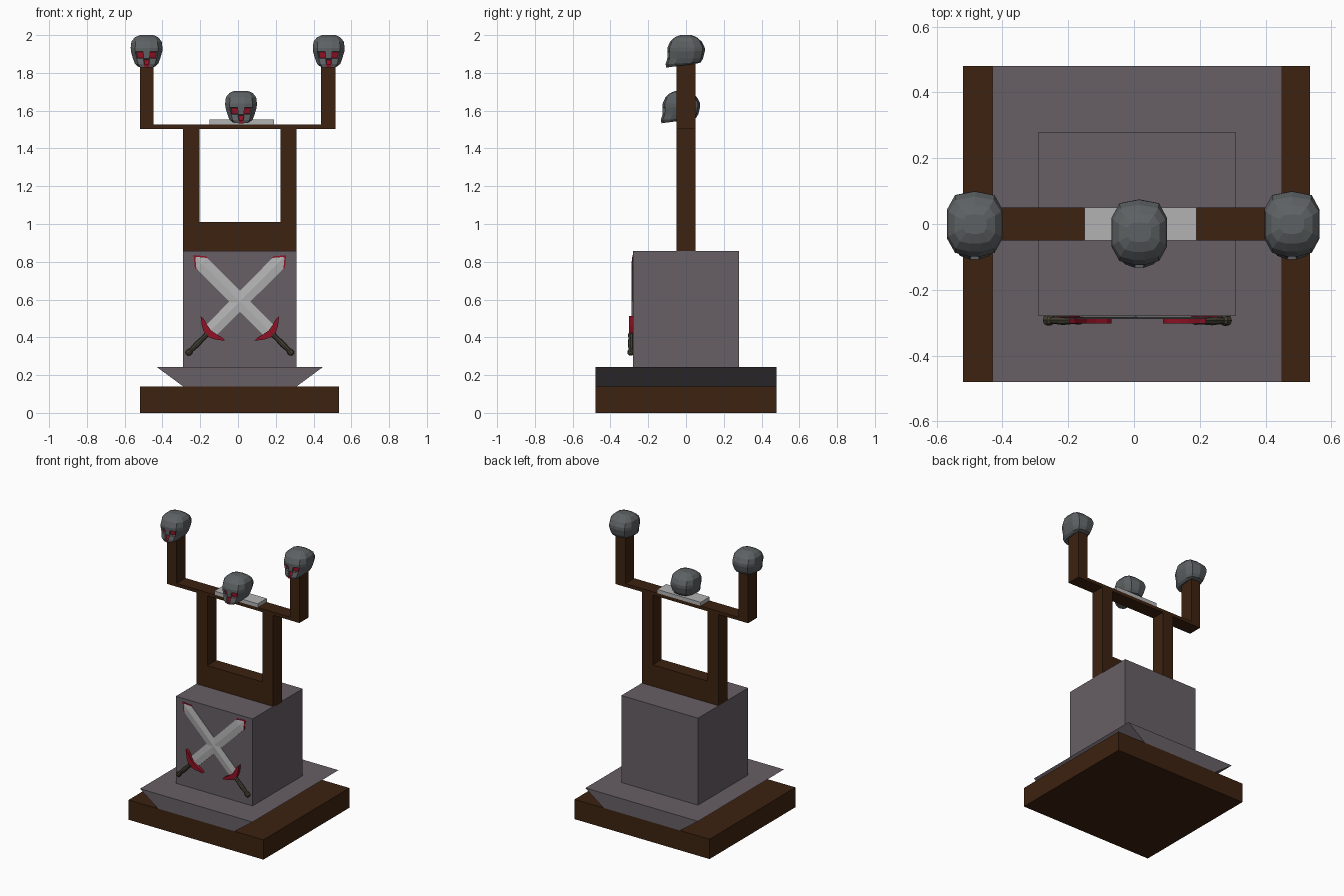
import bpy, bmesh
from math import radians, sin, cos, pi
from mathutils import Matrix

if "Cube" in bpy.data.objects:
    bpy.data.objects.remove(bpy.data.objects["Cube"])

CX = 0.01  # middle line of the pedestal and frame


def material(name, rgb):
    m = bpy.data.materials.new(name)
    m.diffuse_color = (*rgb, 1)
    m.use_nodes = True
    m.node_tree.nodes["Principled BSDF"].inputs["Base Color"].default_value = m.diffuse_color
    return m


WOOD = material("dark_wood", (0.046, 0.016, 0.005))
STONE = material("stone", (0.135, 0.115, 0.13))
BONE = material("dark_bone", (0.11, 0.12, 0.125))
RED = material("red", (0.28, 0.006, 0.018))
STEEL = material("steel", (0.45, 0.45, 0.45))
GRIP = material("grip", (0.06, 0.055, 0.035))


def finish(name, bm, mats, matrix=None):
    bmesh.ops.recalc_face_normals(bm, faces=bm.faces)
    if matrix:
        bm.transform(matrix)
    me = bpy.data.meshes.new(name)
    bm.to_mesh(me)
    bm.free()
    for m in mats:
        me.materials.append(m)
    ob = bpy.data.objects.new(name, me)
    bpy.context.collection.objects.link(ob)
    return ob


def prism(name, outline, y0, y1, mat, matrix=None):
    """Extrude an xz outline along y."""
    bm = bmesh.new()
    f = bm.faces.new([bm.verts.new((x, y0, z)) for x, z in outline])
    r = bmesh.ops.extrude_face_region(bm, geom=[f])
    for v in r["geom"]:
        if isinstance(v, bmesh.types.BMVert):
            v.co.y = y1
    return finish(name, bm, [mat], matrix)


def box(name, x0, x1, y0, y1, z0, z1, mat):
    return prism(name, [(x0, z0), (x1, z0), (x1, z1), (x0, z1)], y0, y1, mat)


def loft(bm, rings):
    """Skin closed rings of points and cap both ends; returns rows of side faces."""
    vs = [[bm.verts.new(p) for p in r] for r in rings]
    n = len(vs[0])
    rows = [[bm.faces.new((a[i], a[(i + 1) % n], b[(i + 1) % n], b[i]))
             for i in range(n)] for a, b in zip(vs, vs[1:])]
    bm.faces.new(vs[0])
    bm.faces.new(vs[-1])
    return rows


# Plinth
box("base", -0.52, 0.535, -0.48, 0.48, 0, 0.14, WOOD)
prism("flared_step", [(-0.29, 0.14), (0.31, 0.14), (0.45, 0.243), (-0.43, 0.243)],
      -0.48, 0.48, STONE)
box("pedestal", -0.29, 0.31, -0.28, 0.28, 0.243, 0.858, STONE)

# Wooden frame with raised arms
D = 0.05
box("frame_sill", -0.29, 0.31, -D, D, 0.85, 1.01, WOOD)
box("frame_post_left", -0.29, -0.205, -D, D, 1.01, 1.503, WOOD)
box("frame_post_right", 0.225, 0.31, -D, D, 1.01, 1.503, WOOD)
prism("crossbeam_arms",
      [(-0.52, 1.503), (0.515, 1.503), (0.515, 1.855), (0.44, 1.855), (0.44, 1.526),
       (-0.447, 1.526), (-0.447, 1.855), (-0.52, 1.855)], -D, D, WOOD)
box("skull_shelf", -0.15, 0.19, -D, D, 1.526, 1.552, STEEL)


# Skulls
SECTION = [(0, -1), (0.22, -1), (0.72, -0.88), (1, -0.45), (1, 0.45), (0.72, 0.88), (0, 1)]
SECTION += [(-x, t) for x, t in SECTION[-2:0:-1]]
SKULL_RINGS = [  # z front, z back, half width, y front, y back
    (0.000, 0.022, 0.046, -0.105, 0.060),
    (0.018, 0.028, 0.062, -0.108, 0.078),
    (0.048, 0.048, 0.072, -0.099, 0.090),
    (0.084, 0.088, 0.083, -0.099, 0.100),
    (0.104, 0.108, 0.084, -0.099, 0.099),
    (0.138, 0.138, 0.080, -0.084, 0.083),
    (0.160, 0.160, 0.062, -0.060, 0.058),
    (0.172, 0.172, 0.036, -0.030, 0.030),
]


def skull(name, x, y, z):
    bm = bmesh.new()
    rings = []
    for zf, zb, w, yf, yb in SKULL_RINGS:
        rings.append([(px * w, (yf + yb) / 2 + t * (yb - yf) / 2,
                       (zf + zb) / 2 + t * (zb - zf) / 2) for px, t in SECTION])
    rows = loft(bm, rings)
    last = len(SECTION) - 1
    for f in (rows[0][0], rows[0][last]):       # mouth
        f.material_index = 1
    for group in ([rows[2][1]], [rows[2][last - 1]], [rows[1][0], rows[1][last]]):
        bmesh.ops.recalc_face_normals(bm, faces=bm.faces)
        bmesh.ops.inset_region(bm, faces=group, thickness=0.004, depth=-0.012)
        for f in group:                         # eye sockets and nose
            f.material_index = 1
    finish(name, bm, [BONE, RED], Matrix.Translation((x, y, z)))


skull("skull_left", -0.484, 0, 1.828)
skull("skull_right", 0.48, 0, 1.828)
skull("skull_middle", 0.016, -0.025, 1.533)


# Crossed swords, each built upright and then tilted 45 degrees
def sword(side, sx, lift):
    m = (Matrix.Translation((CX + sx * 0.163, -0.28 - lift, 0.427))
         @ Matrix.Rotation(radians(-45 * sx), 4, "Y"))
    # blade with raised centre ridge
    bm = bmesh.new()
    loft(bm, [[(-w, 0, u), (-w, -0.003, u), (0, -d, u), (w, -0.003, u), (w, 0, u)]
              for u, w, d in ((0, 0.038, 0.008), (0.515, 0.041, 0.008), (0.56, 0.004, 0.004))])
    finish(f"sword_blade_{side}", bm, [STEEL], m)
    prism(f"sword_red_tip_{side}",
          [(-0.043, 0.505), (0.043, 0.505), (0.043, 0.525), (0, 0.577), (-0.043, 0.525)],
          0, -0.0025, RED, m)
    # crescent guard
    guard = [(-0.092, 0.028), (-0.05, -0.004), (-0.018, -0.02), (0.018, -0.02),
             (0.05, -0.004), (0.092, 0.028), (0.07, 0.03), (0.035, 0.02),
             (0, 0.014), (-0.035, 0.02), (-0.07, 0.03)]
    prism(f"sword_guard_{side}", guard, 0.004, -0.022, RED, m)
    # grip and pommel
    bm = bmesh.new()
    loft(bm, [[(r * cos(a * pi / 4), -0.012 + r * sin(a * pi / 4), u) for a in range(8)]
              for u, r in ((-0.168, 0.008), (-0.16, 0.016), (-0.142, 0.017), (-0.134, 0.011),
                           (-0.09, 0.015), (-0.045, 0.012), (-0.015, 0.014))])
    finish(f"sword_grip_{side}", bm, [GRIP], m)


sword("left", -1, 0.0)
sword("right", 1, 0.001)
